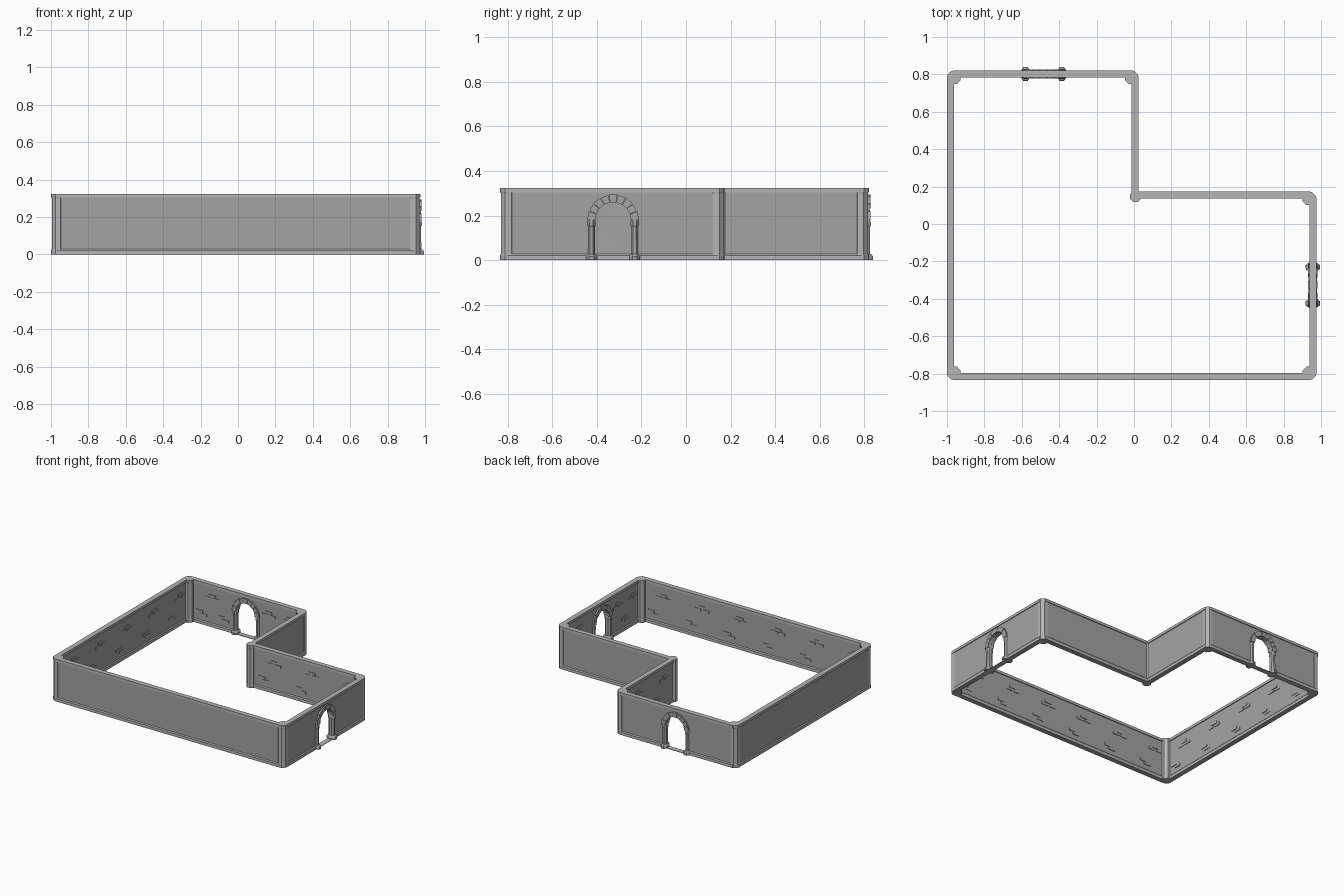
import bpy, bmesh, math, random
from mathutils import Matrix, Vector

if "Cube" in bpy.data.objects:
    bpy.data.objects.remove(bpy.data.objects["Cube"])

random.seed(4)
H = 0.324            # wall height
T = 0.019            # half thickness of the trims
P = 0.013            # half thickness of the wall panel
INSET = 0.012        # walls stop short of convex corners, leaving a chamfer
MODULE = 0.3228      # length of one wall module
ARCH_Z, ARCH_R, ARCH_OUT = 0.18, 0.082, 0.116

# room outline, counter-clockwise along the wall centre lines
CORNERS = [(-.981, -.816), (.956, -.816), (.956, .155),
           (.006, .155), (.006, .802), (-.981, .802)]
REENTRANT = 3
ARCHES = {1: 0.489, 4: 0.489}   # wall index -> arch position along wall


def grey(name, value):
    mat = bpy.data.materials.new(name)
    mat.diffuse_color = (value, value, value, 1)
    mat.use_nodes = True
    mat.node_tree.nodes["Principled BSDF"].inputs["Base Color"].default_value = mat.diffuse_color
    return mat


WALL = grey("wall_grey", .37)
TRIM = grey("trim_grey", .46)
STONE = grey("stone_grey", .38)


def finish(bm, name, mat, matrix=Matrix()):
    bmesh.ops.recalc_face_normals(bm, faces=bm.faces)
    me = bpy.data.meshes.new(name)
    bm.to_mesh(me)
    bm.free()
    me.materials.append(mat)
    ob = bpy.data.objects.new(name, me)
    ob.matrix_world = matrix
    bpy.context.collection.objects.link(ob)
    return ob


def prism(bm, points, offset):
    """Extrude a closed outline of 3D points by an offset vector."""
    face = bm.faces.new([bm.verts.new(p) for p in points])
    ext = bmesh.ops.extrude_face_region(bm, geom=[face], use_keep_orig=True)
    verts = [g for g in ext["geom"] if isinstance(g, bmesh.types.BMVert)]
    bmesh.ops.translate(bm, verts=verts, vec=Vector(offset))


def box(bm, u0, u1, v0, v1, z0, z1):
    prism(bm, [(u0, v0, z0), (u1, v0, z0), (u1, v1, z0), (u0, v1, z0)],
          (0, 0, z1 - z0))


def turned(bm, cx, cy, profile, sides, start=0.0, sx=1.0):
    """Faceted column from (radius, height) pairs."""
    rings = []
    for r, z in profile:
        rings.append([bm.verts.new((
            cx + sx * r * math.cos(start + 2 * math.pi * i / sides),
            cy + r * math.sin(start + 2 * math.pi * i / sides), z))
            for i in range(sides)])
    for a, b in zip(rings, rings[1:]):
        for i in range(sides):
            j = (i + 1) % sides
            bm.faces.new((a[i], a[j], b[j], b[i]))
    bm.faces.new(rings[0])
    bm.faces.new(rings[-1])


def build_panel(u0, u1, arch, matrix):
    outline = [(u0, 0)]
    if arch:
        outline += [(arch - ARCH_R, 0)]
        outline += [(arch - ARCH_R * math.cos(math.pi * i / 12),
                     ARCH_Z + ARCH_R * math.sin(math.pi * i / 12)) for i in range(13)]
        outline += [(arch + ARCH_R, 0)]
    outline += [(u1, 0), (u1, H - .005), (u0, H - .005)]
    bm = bmesh.new()
    prism(bm, [(u, -P, z) for u, z in outline], (0, 2 * P, 0))
    finish(bm, "wall_panel", WALL, matrix)


def build_trims(u0, u1, arch, matrix):
    bm = bmesh.new()
    box(bm, u0, u1, -T, T, H - .02, H)
    base = [(-T, 0), (-T, .022), (-P, .029), (P, .029), (T, .022), (T, 0)]
    spans = [(u0, u1)]
    if arch:
        spans = [(u0, arch - ARCH_R), (arch + ARCH_R, u1)]
        box(bm, arch - ARCH_R, arch + ARCH_R, -T, T, 0, .004)   # threshold
    for a, b in spans:
        prism(bm, [(a, v, z) for v, z in base], (b - a, 0, 0))
    finish(bm, "wall_trim", TRIM, matrix)


def build_bricks(length, arch, matrix):
    """Clusters of slightly raised bricks on the room side of each module."""
    bm = bmesh.new()
    n = round(length / MODULE)
    step = length / n
    for m in range(n):
        for fu, z, count in [(.36, .225, 3), (.64, .085, 2)]:
            u = (m + fu) * step
            if arch and abs(u - arch) < .17:
                u = arch + math.copysign(.19, u - arch)
            for k in range(count):
                w = random.uniform(.045, .06)
                c = u + (k - (count - 1) / 2) * .033
                zz = z + (.011 if k % 2 else -.011)
                box(bm, c - w / 2, c + w / 2, P - .003,
                    P + random.uniform(.003, .0055), zz - .0095, zz + .0095)
    finish(bm, "raised_bricks", STONE, matrix)


def build_arch(c, matrix):
    # ring of separate wedge stones
    bm = bmesh.new()
    n = 9
    for i in range(n):
        a0 = math.pi * (i + .03) / n
        a1 = math.pi * (i + .97) / n
        d = .025 if i % 2 == 0 else .023
        ro = ARCH_OUT - (0 if i % 2 == 0 else .002)
        pts = [(c + r * math.cos(a), -d, ARCH_Z + r * math.sin(a))
               for r, a in ((.08, a0), (ro, a0), (ro, a1), (.08, a1))]
        prism(bm, pts, (0, 2 * d, 0))
    finish(bm, "arch_stones", STONE, matrix)
    # faceted columns with base and capital
    bm = bmesh.new()
    profile = [(.041, 0), (.041, .016), (.034, .025), (.026, .028), (.025, .15),
               (.029, .156), (.029, .172), (.025, .182)]
    for s in (-1, 1):
        turned(bm, c + s * .097, 0, profile, 8, math.pi / 8, sx=.7)
    finish(bm, "arch_columns", STONE, matrix)


# walls
for i, p in enumerate(CORNERS):
    j = (i + 1) % len(CORNERS)
    a, b = Vector(p), Vector(CORNERS[j])
    d = b - a
    matrix = Matrix.Translation((a.x, a.y, 0)) @ Matrix.Rotation(math.atan2(d.y, d.x), 4, 'Z')
    arch = ARCHES.get(i)
    u0 = 0 if i == REENTRANT else INSET
    u1 = d.length - (0 if j == REENTRANT else INSET)
    build_panel(u0, u1, arch, matrix)
    build_trims(u0, u1, arch, matrix)
    build_bricks(d.length, arch, matrix)
    if arch:
        build_arch(arch, matrix)

# corner posts: shifted into the room, except at the re-entrant corner
POST = [(.038, 0), (.038, .02), (.0365, .03), (.0365, H - .024), (.038, H - .018), (.038, H)]
for i, p in enumerate(CORNERS):
    a = Vector(p)
    prev = (Vector(CORNERS[i - 1]) - a).normalized()
    nxt = (Vector(CORNERS[(i + 1) % 6]) - a).normalized()
    shift, scale = (prev + nxt) * T, 1.0
    if i == REENTRANT:
        shift, scale = Vector((.002, -.008)), .86
    bm = bmesh.new()
    turned(bm, a.x + shift.x, a.y + shift.y,
           [(r * scale, z) for r, z in POST], 8, math.pi / 8)
    finish(bm, "corner_post", TRIM)
